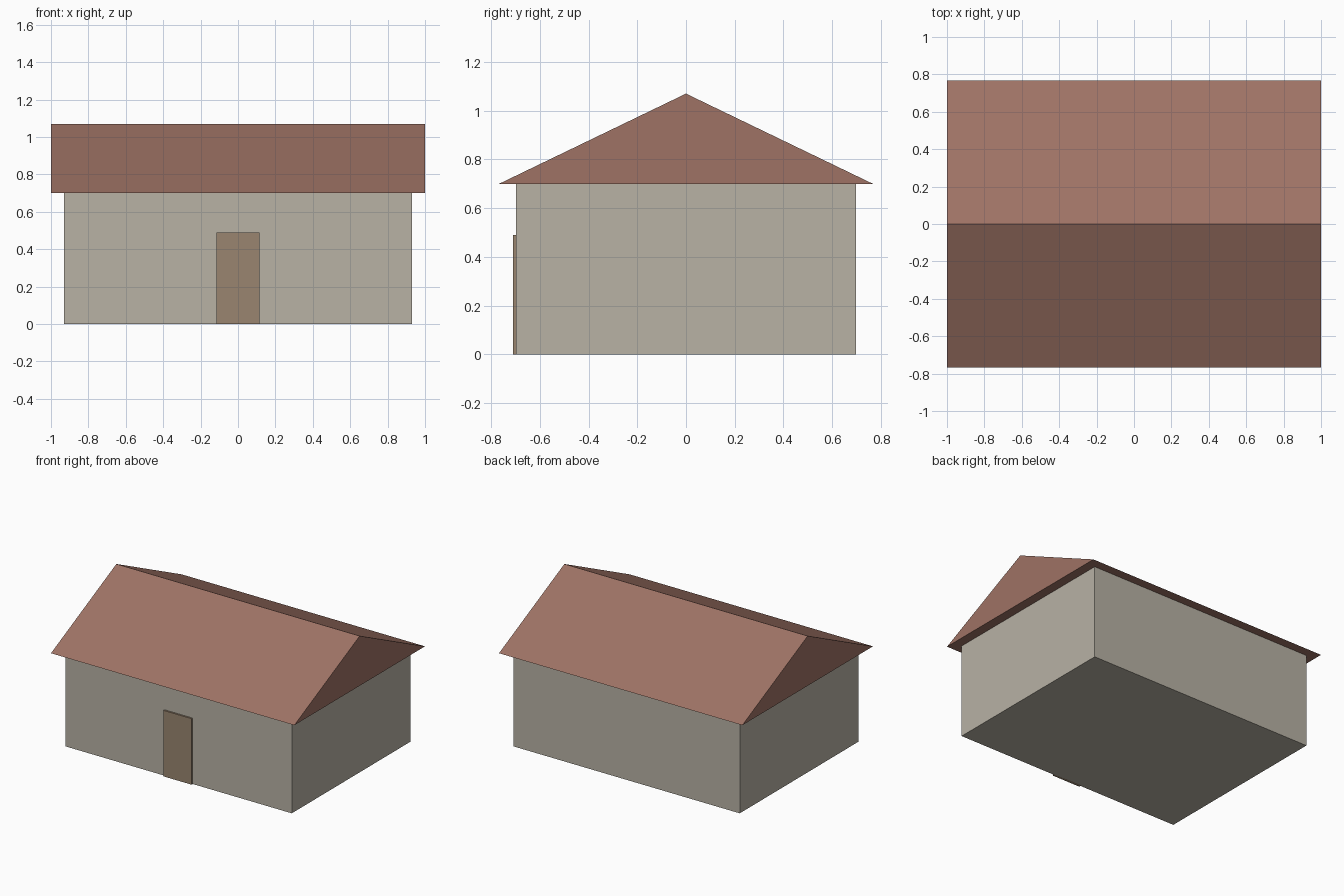
import bpy
import bmesh
from mathutils import Vector

default_cube = bpy.data.objects.get("Cube")
if default_cube:
    bpy.data.objects.remove(default_cube, do_unlink=True)


def make_material(name, rgb):
    mat = bpy.data.materials.new(name)
    mat.use_nodes = True
    color = (*rgb, 1)
    mat.diffuse_color = color
    mat.node_tree.nodes["Principled BSDF"].inputs["Base Color"].default_value = color
    return mat


def extrude_profile(name, profile, direction, mat):
    """Extrude a closed outline into a solid, flat-shaded part."""
    bm = bmesh.new()
    face = bm.faces.new([bm.verts.new(p) for p in profile])
    result = bmesh.ops.extrude_face_region(bm, geom=[face])
    moved = [v for v in result["geom"] if isinstance(v, bmesh.types.BMVert)]
    bmesh.ops.translate(bm, verts=moved, vec=Vector(direction))
    bmesh.ops.recalc_face_normals(bm, faces=bm.faces)
    mesh = bpy.data.meshes.new(name)
    bm.to_mesh(mesh)
    bm.free()
    mesh.materials.append(mat)
    obj = bpy.data.objects.new(name, mesh)
    bpy.context.scene.collection.objects.link(obj)
    return obj


def make_box(name, half_width, front, back, height, mat):
    outline = [(-half_width, front, 0), (half_width, front, 0),
               (half_width, back, 0), (-half_width, back, 0)]
    return extrude_profile(name, outline, (0, 0, height), mat)


plaster = make_material("warm_grey_plaster", (0.48, 0.445, 0.375))
tile = make_material("red_brown_roof", (0.345, 0.17, 0.13))
wood = make_material("brown_wood", (0.32, 0.235, 0.16))

wall_height = 0.7
wall_depth = 0.697

# House body
make_box("walls", 0.93, -wall_depth, wall_depth, wall_height, plaster)

# Gabled roof with overhanging eaves
gable = [(-1, -0.767, wall_height), (-1, 0.767, wall_height), (-1, 0, 1.07)]
extrude_profile("roof", gable, (2, 0, 0), tile)

# Front door, standing slightly proud of the wall
make_box("front_door", 0.116, -0.71, -wall_depth + 0.01, 0.49, wood)
